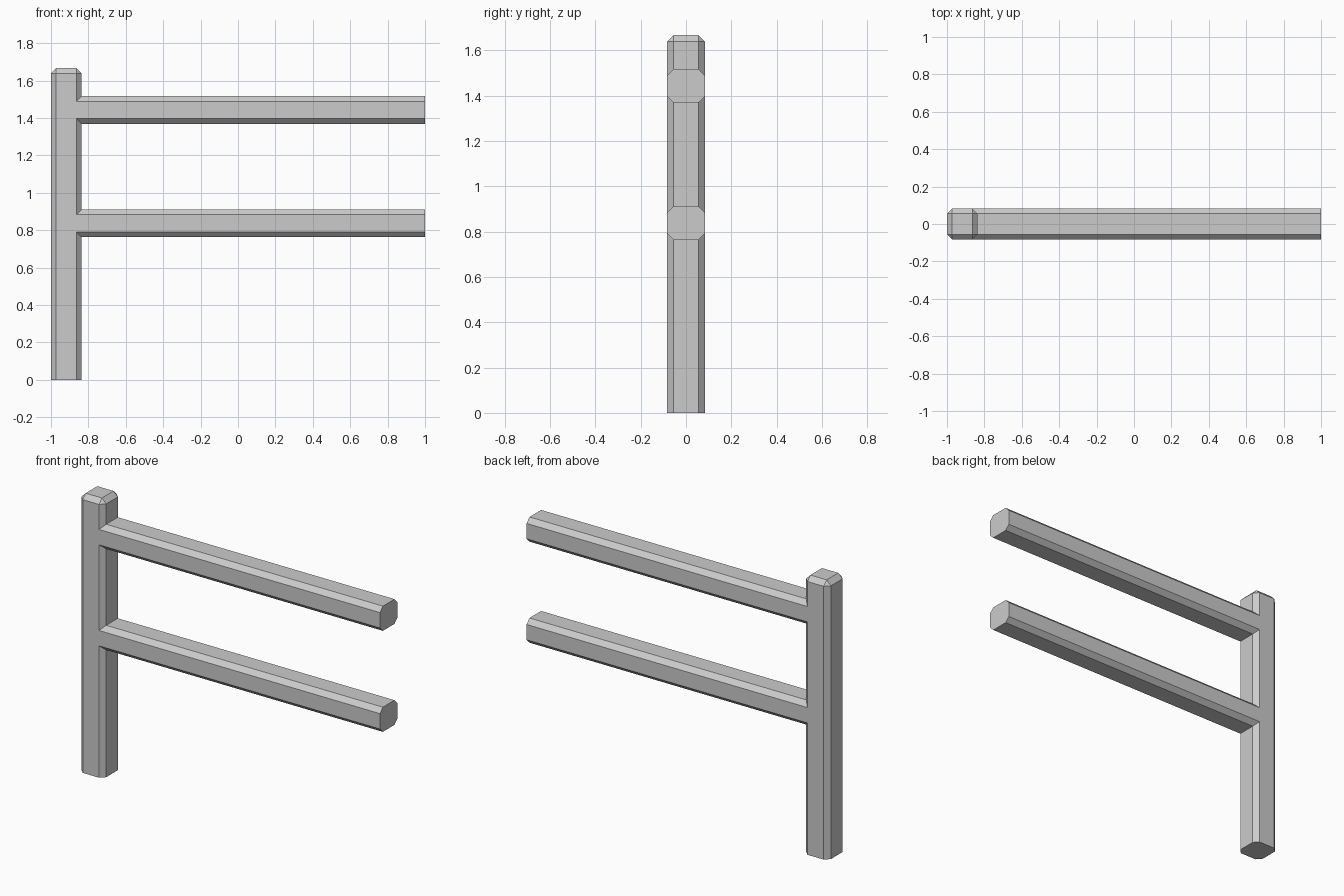
import bpy, bmesh

if "Cube" in bpy.data.objects:
    bpy.data.objects.remove(bpy.data.objects["Cube"])

D = 0.083          # half depth of post and rails
C = 0.028          # chamfer width
X0, X1 = -1.0, -0.836   # post sides
TOP = 1.667


def finish(bm, name):
    bmesh.ops.recalc_face_normals(bm, faces=bm.faces)
    mesh = bpy.data.meshes.new(name)
    bm.to_mesh(mesh)
    bm.free()
    obj = bpy.data.objects.new(name, mesh)
    bpy.context.collection.objects.link(obj)
    return obj


# Post: box with every edge chamfered except around the foot
bm = bmesh.new()
bmesh.ops.create_cube(bm, size=1)
for v in bm.verts:
    v.co.x = X0 if v.co.x < 0 else X1
    v.co.y = D if v.co.y > 0 else -D
    v.co.z = TOP if v.co.z > 0 else 0
edges = [e for e in bm.edges if any(v.co.z > 0 for v in e.verts)]
bmesh.ops.bevel(bm, geom=edges, offset=C, offset_type='OFFSET',
                segments=1, profile=0.5, affect='EDGES')
finish(bm, "post")


# Rails: chamfered bars whose inner end is mitred onto the post's chamfers
def rail(name, z, h=0.074):
    section = [(-D, -h + C), (-D + C, -h), (D - C, -h), (D, -h + C),
               (D, h - C), (D - C, h), (-D + C, h), (-D, h - C)]
    bm = bmesh.new()
    inner = [bm.verts.new((X1 - C + D - abs(y), y, z + dz)) for y, dz in section]
    outer = [bm.verts.new((1.0, y, z + dz)) for y, dz in section]
    for i in range(8):
        j = (i + 1) % 8
        bm.faces.new((inner[i], inner[j], outer[j], outer[i]))
    bm.faces.new(outer)
    # inner end lies flush on the post: flat middle and two chamfer strips
    bm.faces.new([inner[i] for i in (1, 2, 5, 6)])
    bm.faces.new([inner[i] for i in (0, 1, 6, 7)])
    bm.faces.new([inner[i] for i in (2, 3, 4, 5)])
    finish(bm, name)


rail("upper_rail", 1.443)
rail("lower_rail", 0.837)
